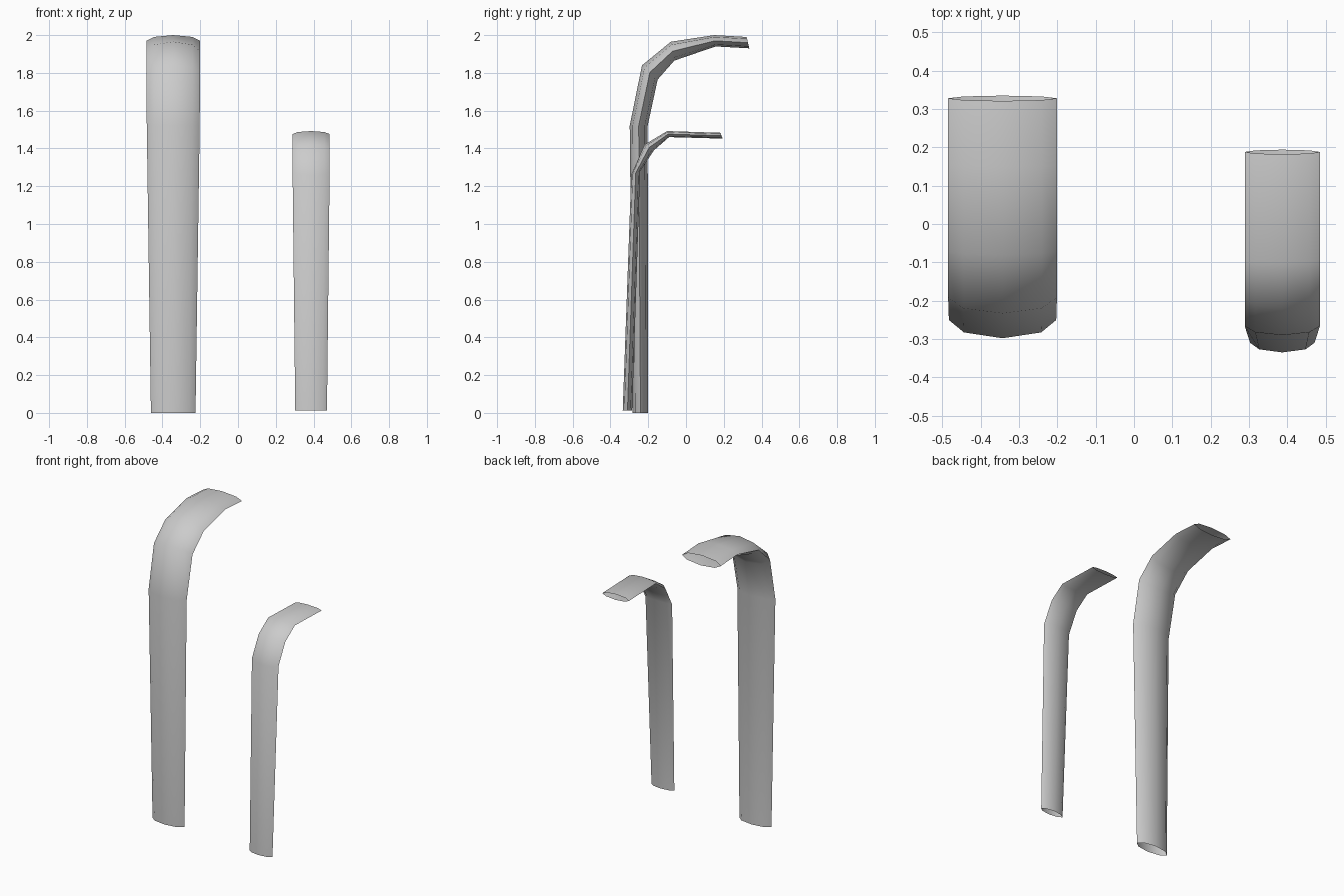
import bpy, bmesh, math
from mathutils import Vector

if "Cube" in bpy.data.objects:
    bpy.data.objects.remove(bpy.data.objects["Cube"])

# Lens-shaped cross-section: (across the width, through the thickness)
SECTION = [(1, 0), (.72, .68), (0, 1), (-.72, .68),
           (-1, 0), (-.72, -.68), (0, -1), (.72, -.68)]


def bent_tube(name, cx, stations):
    """Open tube; each station is (outer y, z, inner y, z, half width)."""
    bm = bmesh.new()
    rings = []
    for oy, oz, iy, iz, w in stations:
        outer, inner = Vector((0, oy, oz)), Vector((0, iy, iz))
        mid, half = (outer + inner) / 2, (outer - inner) / 2
        rings.append([bm.verts.new(mid + half * t + Vector((cx + w * s, 0, 0)))
                      for s, t in SECTION])
    n = len(SECTION)
    for a, b in zip(rings, rings[1:]):
        for i in range(n):
            j = (i + 1) % n
            bm.faces.new((a[i], a[j], b[j], b[i]))
    bmesh.ops.recalc_face_normals(bm, faces=bm.faces)
    # Make sure the walls face outwards
    f = bm.faces[0]
    c = sum(((v.co) for v in rings[0] + rings[1]), Vector()) / (2 * n)
    if f.normal.dot(f.calc_center_median() - c) < 0:
        bmesh.ops.reverse_faces(bm, faces=bm.faces)
    mesh = bpy.data.meshes.new(name)
    bm.to_mesh(mesh)
    bm.free()
    obj = bpy.data.objects.new(name, mesh)
    bpy.context.collection.objects.link(obj)
    bpy.context.view_layer.objects.active = obj
    obj.select_set(True)
    bpy.ops.object.shade_smooth_by_angle(angle=math.radians(60))
    obj.select_set(False)


# Tall wide tube
bent_tube("tall_bent_tube", -.343, [
    (-.282, 0, -.2, 0, .118),
    (-.298, 1.52, -.203, 1.52, .14),
    (-.233, 1.84, -.15, 1.765, .142),
    (-.08, 1.965, -.062, 1.865, .142),
    (.15, 2.0, .157, 1.94, .142),
    (.321, 1.99, .335, 1.93, .142)])

# Short narrow tube
bent_tube("short_bent_tube", .387, [
    (-.335, .012, -.285, .012, .084),
    (-.29, 1.26, -.243, 1.28, .098),
    (-.22, 1.42, -.17, 1.39, .098),
    (-.1, 1.492, -.09, 1.46, .098),
    (.182, 1.483, .194, 1.452, .098)])
